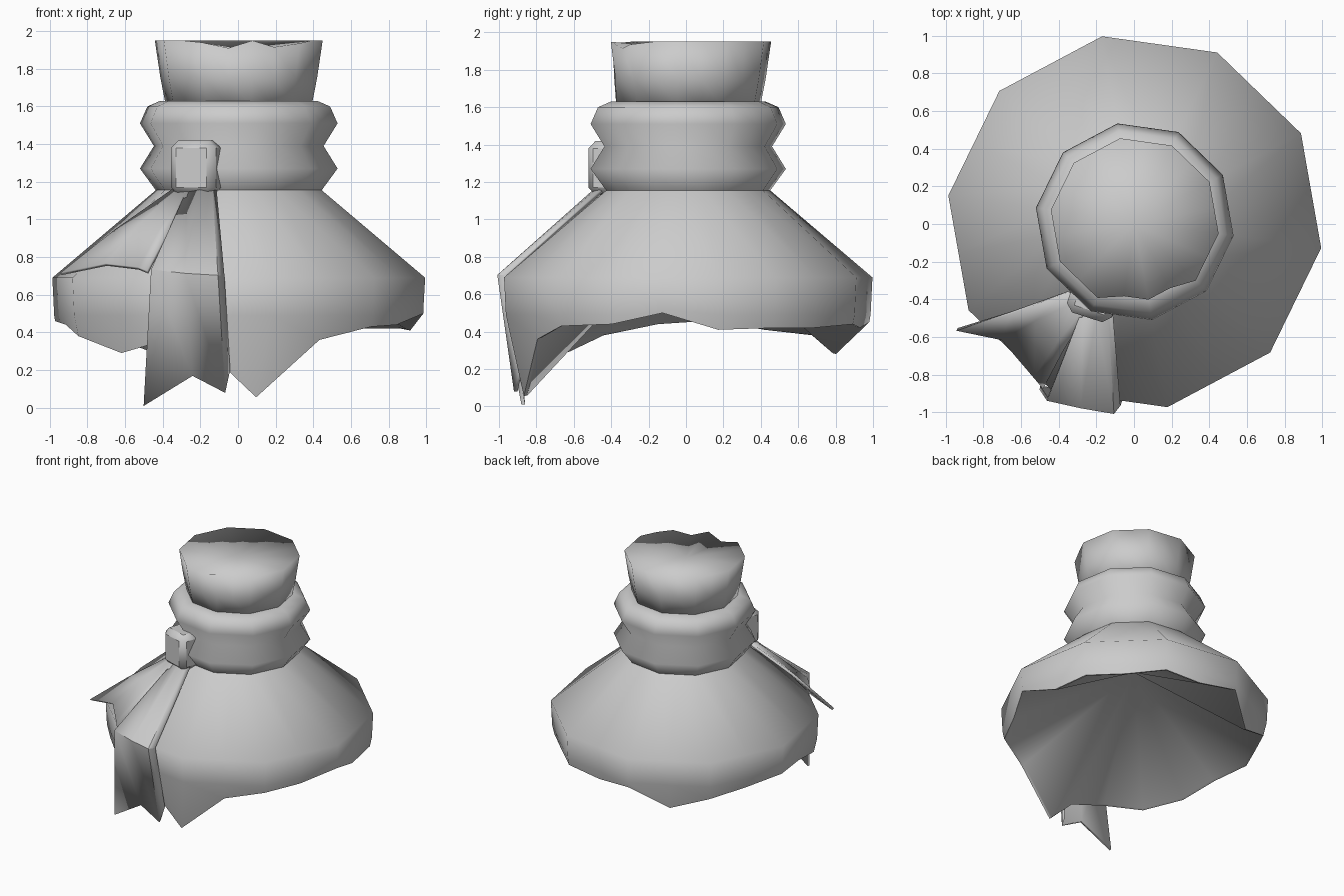
import bpy, math

if "Cube" in bpy.data.objects:
    bpy.data.objects.remove(bpy.data.objects["Cube"])

SEG = 20                      # ten-sided form with an extra point on each side
START = -8


def polar(k, r, z, shift=0):
    """Point k on the ten-sided outline of radius r."""
    a = math.radians(START + k * 360 / SEG + shift)
    if k % 2:
        r *= math.cos(math.pi / 10)
    return (r * math.cos(a) + .004, r * math.sin(a) + .012, z)


def make(name, verts, faces, angle):
    me = bpy.data.meshes.new(name)
    me.from_pydata(verts, [], faces)
    me.update()
    ob = bpy.data.objects.new(name, me)
    bpy.context.collection.objects.link(ob)
    bpy.ops.object.select_all(action='DESELECT')
    ob.select_set(True)
    bpy.context.view_layer.objects.active = ob
    bpy.ops.object.mode_set(mode='EDIT')
    bpy.ops.mesh.select_all(action='SELECT')
    bpy.ops.mesh.normals_make_consistent(inside=False)
    bpy.ops.object.mode_set(mode='OBJECT')
    bpy.ops.object.shade_smooth_by_angle(angle=math.radians(angle))
    return ob


def loft(name, rings, top, bottom, angle):
    """Join rings from top to bottom and close both ends with a fan."""
    n = len(rings[0])
    verts = [v for r in rings for v in r] + [top, bottom]
    faces = []
    for j in range(len(rings) - 1):
        for k in range(n):
            k2 = (k + 1) % n
            faces.append((j*n + k, (j+1)*n + k, (j+1)*n + k2, j*n + k2))
    t, last = len(verts) - 2, (len(rings) - 1) * n
    for k in range(n):
        k2 = (k + 1) % n
        faces.append((t, k, k2))
        faces.append((t + 1, last + k2, last + k))
    return make(name, verts, faces, angle)


def cloth(name, rows, thickness):
    """Folded strip of cloth from rows of points."""
    w = len(rows[0])
    faces = [(j*w + i, j*w + i + 1, (j+1)*w + i + 1, (j+1)*w + i)
             for j in range(len(rows) - 1) for i in range(w - 1)]
    ob = make(name, [p for r in rows for p in r], faces, 35)
    m = ob.modifiers.new("thickness", 'SOLIDIFY')
    m.thickness = thickness
    m.offset = 0
    return ob


# cape with rolled collar, ragged hem and hollow underside
profile = [(0.38, 1.63), (0.42, 1.63), (0.49, 1.60), (0.53, 1.51), (0.455, 1.39),
           (0.53, 1.27), (0.445, 1.155), (1.0, 0.69)]
hem = [.50, .41, .42, .42, .44, .42, .45, .28, .38, .41,
       .46, .44, .38, .29, .35, .26, .055, .36, .43, .44]
rings = [[polar(k, r, z) for k in range(SEG)] for r, z in profile]
rings.append([polar(k, .99, max(.49, h + .02)) for k, h in enumerate(hem)])
hem_r = [.99 - max(0, .48 - h) * .25 for h in hem]
shift = [-4 if k == 16 else 0 for k in range(SEG)]
rings.append([polar(k, hem_r[k], h, shift[k]) for k, h in enumerate(hem)])
rings.append([polar(k, hem_r[k] - .02, h + .005, shift[k]) for k, h in enumerate(hem)])
loft("cape", rings, (0, 0, 1.6), (0, 0, .97), 75)

# neck stump, softly shaded over the top, with a fold at the front
dip = {14: .01, 15: .04, 16: .0, 17: .035, 18: .015}
neck = [[polar(k, .42 if k in (15, 16, 17) else .45, 1.95 - dip.get(k, 0)) for k in range(SEG)],
        [polar(k, .395 if k == 16 else .42, 1.75) for k in range(SEG)],
        [polar(k, .39, 1.60) for k in range(SEG)]]
loft("neck", neck, (0, 0, 1.91), (0, 0, 1.6), 180)

# knot tied over the collar
bpy.ops.mesh.primitive_cube_add(size=1, location=(-.22, -.405, 1.275),
                                rotation=(0, 0, math.radians(-18)))
knot = bpy.context.object
knot.name = "knot"
knot.scale = (.25, .19, .29)
bpy.ops.object.transform_apply(location=False, rotation=False, scale=True)
b = knot.modifiers.new("rounding", 'BEVEL')
b.width = .04
b.segments = 1
bpy.ops.object.shade_smooth_by_angle(angle=math.radians(75))

# front tail hanging down over the skirt
cloth("front_tail", [
    [(-.27, -.44, 1.15), (-.20, -.48, 1.16), (-.14, -.48, 1.15), (-.12, -.45, 1.15)],
    [(-.46, -.93, .73), (-.28, -.97, .71), (-.11, -1.0, .70), (-.08, -.96, .70)],
    [(-.50, -.87, .01), (-.24, -.90, .17), (-.07, -.91, .08), (-.05, -.88, .20)],
], .02)

# side tail flaring to the left, with a fold tucked under its edge
cloth("side_tail", [
    [(-.35, -.36, 1.15), (-.31, -.41, 1.16), (-.26, -.44, 1.16), (-.24, -.45, 1.15)],
    [(-.65, -.47, .94), (-.52, -.51, .97), (-.41, -.63, .95), (-.37, -.66, .93)],
    [(-.94, -.56, .71), (-.70, -.61, .76), (-.53, -.81, .74), (-.48, -.87, .72)],
], .02)
